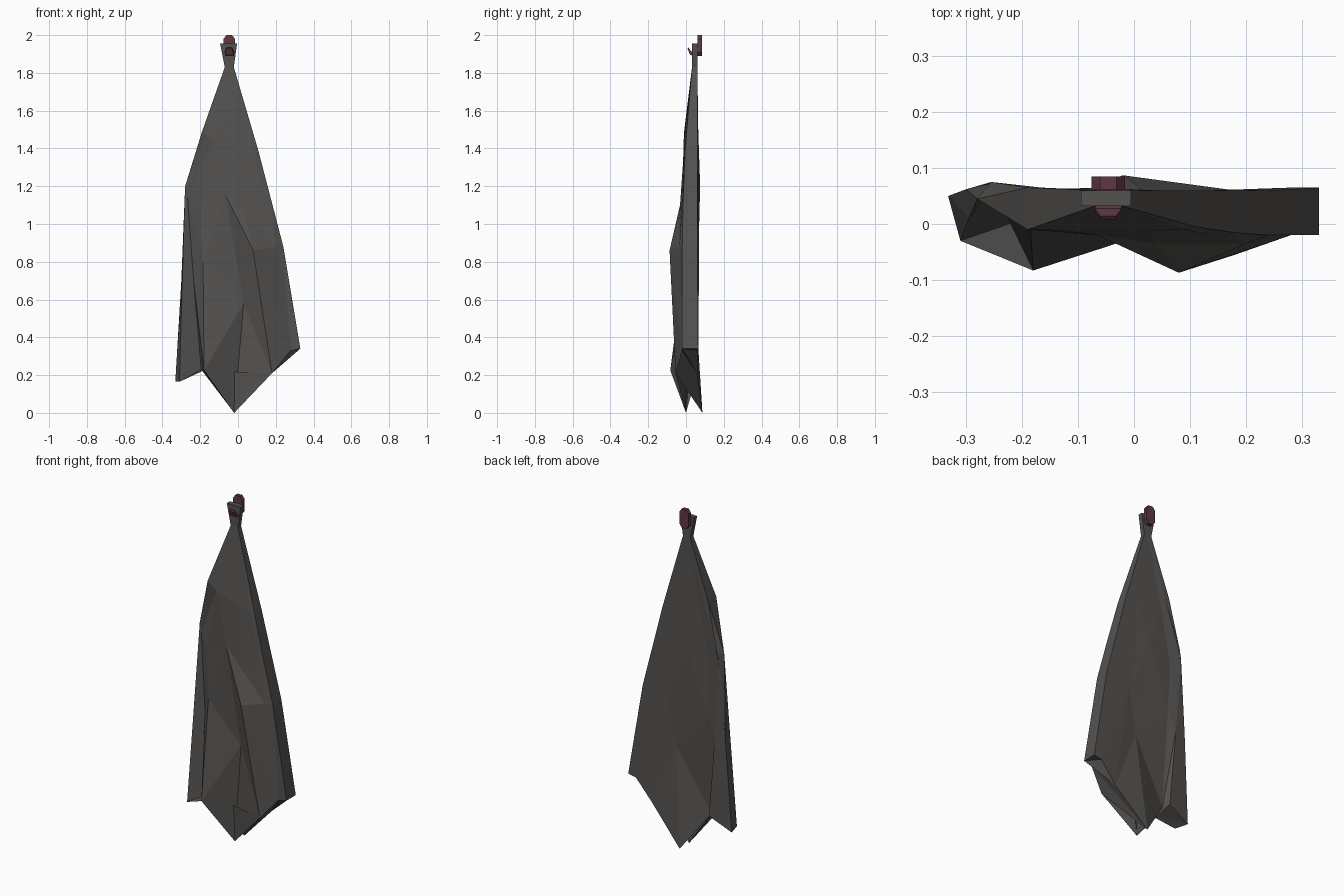
import bpy, bmesh
from mathutils import Vector

if "Cube" in bpy.data.objects:
    bpy.data.objects.remove(bpy.data.objects["Cube"])


def material(name, rgb):
    m = bpy.data.materials.new(name)
    m.diffuse_color = (*rgb, 1)
    m.use_nodes = True
    m.node_tree.nodes["Principled BSDF"].inputs["Base Color"].default_value = m.diffuse_color
    return m


def finish(bm, name, mat):
    bmesh.ops.recalc_face_normals(bm, faces=bm.faces[:])
    me = bpy.data.meshes.new(name)
    bm.to_mesh(me)
    bm.free()
    me.materials.append(mat)
    ob = bpy.data.objects.new(name, me)
    bpy.context.collection.objects.link(ob)
    return ob


def loft(rings, name, mat):
    """Skin matching rings of points and cap both ends."""
    bm = bmesh.new()
    vs = [[bm.verts.new(p) for p in r] for r in rings]
    n = len(vs[0])
    for a, b in zip(vs, vs[1:]):
        for i in range(n):
            j = (i + 1) % n
            bm.faces.new((a[i], a[j], b[j], b[i]))
    bm.faces.new(vs[0])
    bm.faces.new(vs[-1])
    return finish(bm, name, mat)


cloth_mat = material("dark_cloth", (0.09, 0.085, 0.08))
hook_mat = material("dark_red", (0.115, 0.04, 0.055))

# Cloth: each fold line runs from shoulder to hem (front x, y, z)
folds = [
    [(-.19, -.01, 1.49), (-.28, .045, 1.20), (-.295, .01, .70), (-.31, -.03, .165)],
    [(-.165, -.01, 1.47), (-.268, .042, 1.15), (-.235, .03, .70), (-.195, .01, .23)],
    [(-.13, -.012, 1.45), (-.20, .0, 1.10), (-.185, -.01, .80), (-.18, -.083, .225)],
    [(-.05, -.012, 1.42), (-.065, -.02, 1.15), (.03, -.015, .58), (-.02, .0, .0)],
    [(.03, -.012, 1.38), (.04, -.035, 1.05), (.08, -.087, .86), (.18, -.055, .21)],
    [(.09, -.01, 1.38), (.14, -.02, 1.13), (.20, -.035, .88), (.28, -.02, .33)],
    [(.11, -.005, 1.38), (.175, -.015, 1.13), (.24, -.02, .88), (.33, -.02, .34)],
]
# Depth of the back surface along the same fold lines
back_y = [
    (.065, .075, .062, .05), (.065, .07, .068, .065), (.06, .06, .06, .02),
    (.06, .065, .05, .087), (.06, .06, .058, .06), (.06, .06, .06, .065),
    (.06, .06, .06, .065),
]

rings = []
for z, x0, x1 in ((1.955, -.095, -.005), (1.83, -.07, -.022)):   # pinched neck
    xs = [x0 + (x1 - x0) * i / 6 for i in range(7)]
    rings.append([(x, .032, z) for x in xs] + [(x, .06, z) for x in reversed(xs)])
for r in range(4):
    front = [f[r] for f in folds]
    back = [(x, by[r], z) for (x, y, z), by in zip(front, back_y)]
    x, y, z = back[0]
    back[0] = (x + (0, .025, -.005, -.022)[r], y, z)
    rings.append(front + back[::-1])
cloth = loft(rings, "hanging_cloth", cloth_mat)

# The concave hem cap and twisted panels are split into flat facets
bm = bmesh.new()
bm.from_mesh(cloth.data)
bm.faces.ensure_lookup_table()
for cap in [f for f in bm.faces if len(f.verts) > 4]:
    v = list(cap.verts)
    bm.faces.remove(cap)
    for i in range(6):
        bm.faces.new((v[i], v[i + 1], v[12 - i], v[13 - i]))
bmesh.ops.triangulate(bm, faces=bm.faces[:], quad_method='SHORT_EDGE')
bmesh.ops.recalc_face_normals(bm, faces=bm.faces[:])
bm.to_mesh(cloth.data)
bm.free()

# Hook back plate: stretched octagon
cx = -.046
half = [(.015, 2.0), (.03, 1.98), (.03, 1.91), (.015, 1.89)]
outline = [(cx + x, z) for x, z in half] + [(cx - x, z) for x, z in reversed(half)]
loft([[(x, y, z) for x, z in outline] for y in (.062, .085)], "hook_plate", hook_mat)

# Hook prong: tapered bar bent up in front of the cloth
path = [(.070, 1.905, 1.925, .024), (.035, 1.892, 1.912, .024),
        (.022, 1.895, 1.912, .024), (.008, 1.928, 1.934, .014)]
prong = []
for y, z0, z1, w in path:
    dy = .006 if y < .03 else 0
    prong.append([(cx - w, y, z0), (cx + w, y, z0),
                  (cx + w, y + dy, z1), (cx - w, y + dy, z1)])
loft(prong, "hook_prong", hook_mat)
